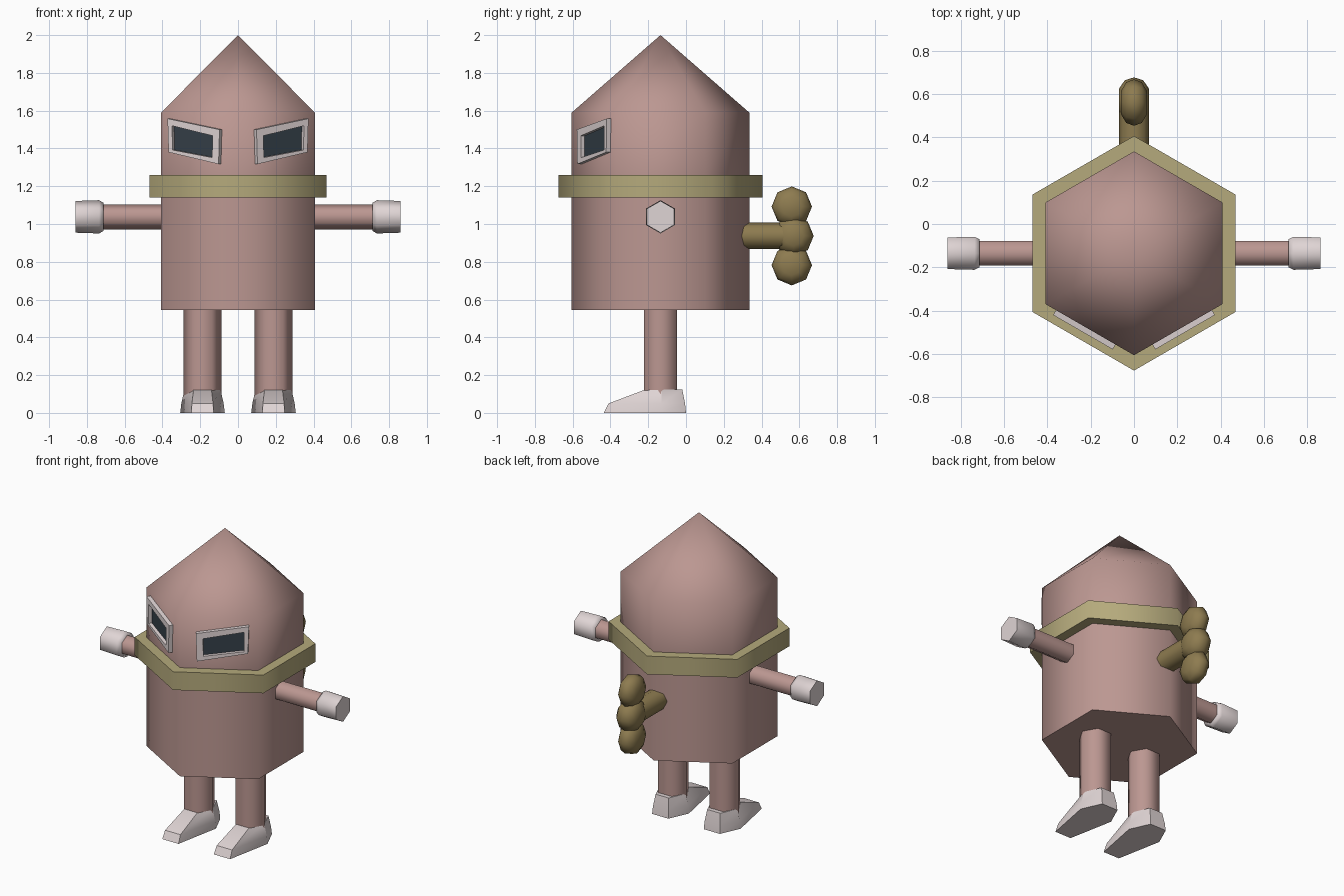
import bpy, bmesh, math
from mathutils import Vector

if "Cube" in bpy.data.objects:
    bpy.data.objects.remove(bpy.data.objects["Cube"])


def material(name, rgb):
    m = bpy.data.materials.new(name)
    m.diffuse_color = (*rgb, 1)
    m.use_nodes = True
    m.node_tree.nodes["Principled BSDF"].inputs["Base Color"].default_value = m.diffuse_color
    return m


PINK = material("dusty pink", (0.50, 0.31, 0.285))
WHITE = material("warm white", (0.74, 0.66, 0.66))
BRASS = material("pale brass", (0.46, 0.40, 0.20))
KEY = material("dark brass", (0.27, 0.20, 0.08))
GLASS = material("dark glass", (0.035, 0.05, 0.065))
CY = -0.135  # body axis in y


def finish(bm, name, mat, angle=65):
    bmesh.ops.recalc_face_normals(bm, faces=bm.faces)
    me = bpy.data.meshes.new(name)
    bm.to_mesh(me)
    bm.free()
    ob = bpy.data.objects.new(name, me)
    bpy.context.collection.objects.link(ob)
    me.materials.append(mat)
    bpy.ops.object.select_all(action='DESELECT')
    ob.select_set(True)
    bpy.context.view_layer.objects.active = ob
    if angle:
        bpy.ops.object.shade_smooth_by_angle(angle=math.radians(angle))
    return ob


def skin(bm, rings):
    """Join equal rings of points with quads and cap both ends."""
    vs = [[bm.verts.new(p) for p in r] for r in rings]
    n = len(vs[0])
    for a, b in zip(vs, vs[1:]):
        for i in range(n):
            j = (i + 1) % n
            bm.faces.new((a[i], a[j], b[j], b[i]))
    bm.faces.new(vs[0])
    bm.faces.new(vs[-1])
    return vs


def ring(axis, center, r, n=6, turn=0.0):
    """Regular polygon around an axis; turn is in degrees."""
    c, pts = Vector(center), []
    for i in range(n):
        t = math.radians(turn) + 2 * math.pi * i / n
        u, v = r * math.cos(t), r * math.sin(t)
        pts.append(c + Vector({'x': (0, u, v), 'y': (u, 0, v), 'z': (u, v, 0)}[axis]))
    return pts


# Body: hexagonal drum with a pointed roof
bm = bmesh.new()
rings = skin(bm, [ring('z', (0, CY, z), 0.47, turn=30) for z in (0.545, 1.14, 1.26, 1.59)])
bmesh.ops.poke(bm, faces=[f for f in bm.faces if all(v in rings[-1] for v in f.verts)])
max(bm.verts, key=lambda v: (len(v.link_faces) == 6, v.co.z)).co = (0, CY, 2.0)
finish(bm, "body", PINK)

# Belt
bm = bmesh.new()
skin(bm, [ring('z', (0, CY, z), 0.541, turn=30) for z in (1.14, 1.26)])
finish(bm, "belt", BRASS)

for s, side in ((1, "right"), (-1, "left")):
    # Arm and hand
    bm = bmesh.new()
    skin(bm, [ring('x', (s * x, CY, 1.038), 0.066, turn=30) for x in (0.38, 0.74)])
    finish(bm, side + "_arm", PINK)
    bm = bmesh.new()
    skin(bm, [ring('x', (s * x, CY, 1.038), r, turn=30)
              for x, r in ((0.712, 0.074), (0.735, 0.088), (0.86, 0.084))])
    finish(bm, side + "_hand", WHITE)

    # Leg
    bm = bmesh.new()
    skin(bm, [ring('z', (s * 0.188, CY, z), 0.1) for z in (0.08, 0.56)])
    finish(bm, side + "_leg", PINK)

    # Shoe: six-sided footprint stretched into a toe
    bm = bmesh.new()
    cx = s * 0.188
    levels = []
    # half width, heel y, middle y, toe y, heel z, toe z
    for w, heel, mid, toe, z, tz in ((0.118, 0.0, -0.13, -0.435, 0, 0),
                                     (0.112, -0.005, -0.13, -0.41, 0.05, 0.05),
                                     (0.095, -0.02, -0.13, -0.225, 0.125, 0.12)):
        levels.append([(cx + w, mid, z), (cx + w * .5, heel, z), (cx - w * .5, heel, z),
                       (cx - w, mid, z), (cx - w * .5, toe, tz), (cx + w * .5, toe, tz)])
    skin(bm, levels)
    finish(bm, side + "_shoe", WHITE, 40)

    # Slanted eye on the front wall: raised frame around a dark pane
    def on_wall(x, z, out):
        y = CY - 0.47 + x * math.tan(math.radians(30))
        return (s * (x + 0.5 * out), y - 0.866 * out, z)

    outer = [(0.085, 1.50), (0.36, 1.558), (0.355, 1.38), (0.09, 1.317)]
    inner = [(0.122, 1.467), (0.336, 1.52), (0.334, 1.392), (0.124, 1.352)]
    bm = bmesh.new()
    loops = [[bm.verts.new(on_wall(x, z, d)) for x, z in pts]
             for pts, d in ((outer, -0.01), (outer, 0.026), (inner, 0.026), (inner, -0.01))]
    for k in range(4):
        a, b = loops[k], loops[(k + 1) % 4]
        for i in range(4):
            j = (i + 1) % 4
            bm.faces.new((a[i], a[j], b[j], b[i]))
    finish(bm, side + "_eye_frame", WHITE, 30)
    bm = bmesh.new()
    skin(bm, [[on_wall(x, z, d) for x, z in inner] for d in (-0.003, 0.004)])
    finish(bm, side + "_eye_glass", GLASS, 30)

# Wind-up key: shaft and a three-lobed handle
bm = bmesh.new()
skin(bm, [ring('y', (0, y, 0.937), 0.07, 8) for y in (0.28, 0.55)])
finish(bm, "key_shaft", KEY)
bm = bmesh.new()
for y, z, r, w in ((0.56, 1.092, 0.107, 0.06), (0.57, 0.937, 0.106, 0.07), (0.56, 0.782, 0.107, 0.06)):
    skin(bm, [ring('x', (k * w, y, z), r * f, 8)
              for k, f in ((-1, 0.5), (-0.6, 0.88), (0, 1), (0.6, 0.88), (1, 0.5))])
finish(bm, "key_handle", KEY, 80)
